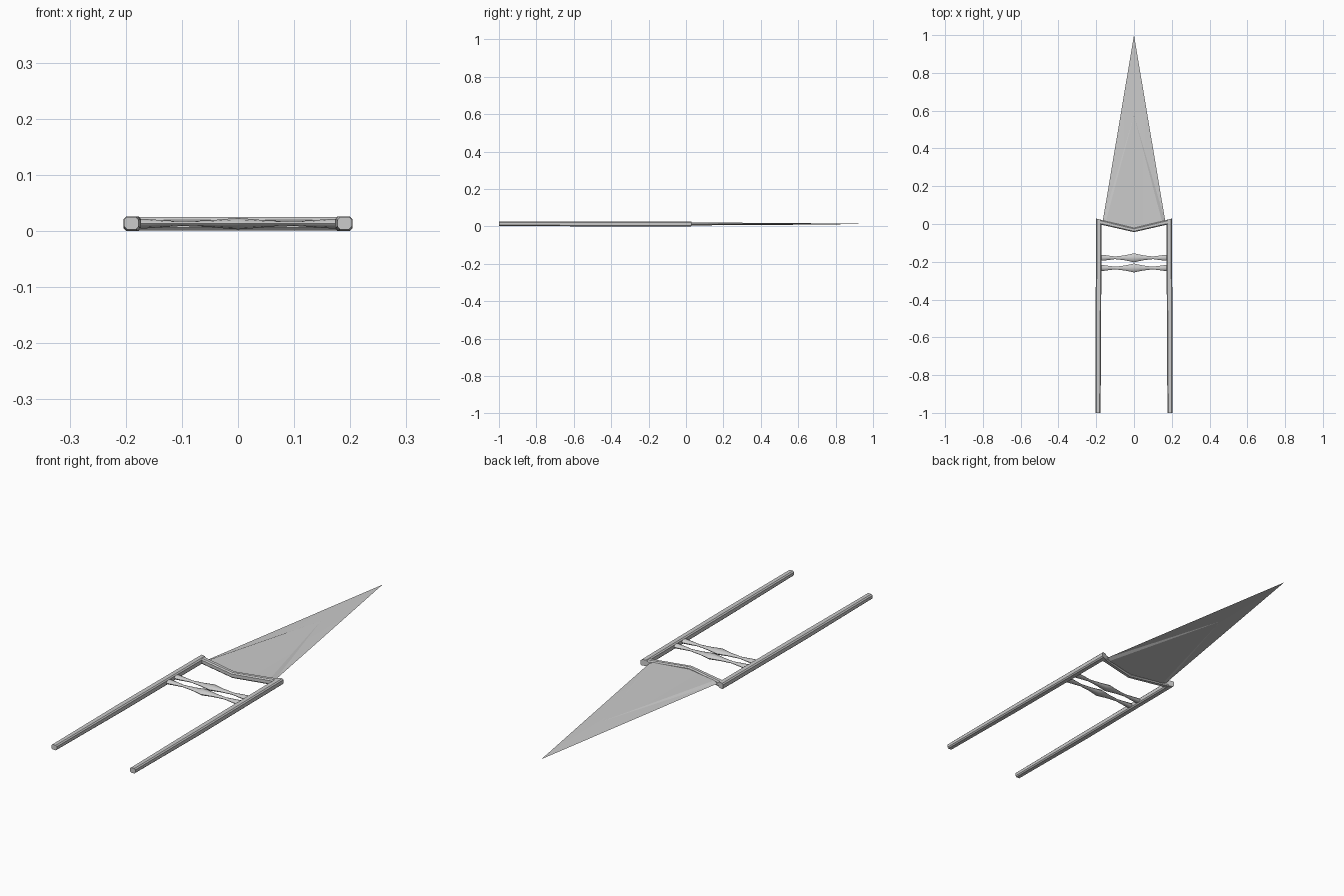
import bpy, bmesh
from math import cos, sin, pi

if "Cube" in bpy.data.objects:
    bpy.data.objects.remove(bpy.data.objects["Cube"])

ZM = 0.013  # mid plane of the whole dagger


def finish(name, bm, angle=30):
    bmesh.ops.remove_doubles(bm, verts=bm.verts, dist=1e-5)
    bmesh.ops.recalc_face_normals(bm, faces=bm.faces)
    me = bpy.data.meshes.new(name)
    bm.to_mesh(me)
    bm.free()
    ob = bpy.data.objects.new(name, me)
    bpy.context.collection.objects.link(ob)
    bpy.ops.object.select_all(action='DESELECT')
    ob.select_set(True)
    bpy.context.view_layer.objects.active = ob
    bpy.ops.object.shade_smooth_by_angle(angle=angle * pi / 180)
    return ob


def loft(name, rings, angle=30):
    bm = bmesh.new()
    rows = [[bm.verts.new(p) for p in r] for r in rings]
    n = len(rows[0])
    for a, b in zip(rows, rows[1:]):
        for i in range(n):
            j = (i + 1) % n
            bm.faces.new((a[i], a[j], b[j], b[i]))
    bm.faces.new(rows[0])
    bm.faces.new(rows[-1][::-1])
    return finish(name, bm, angle)


# Blade: bevelled edges around a shallow hollow-ground triangular panel
bm = bmesh.new()
for s in (1, -1):
    tip = (0, 1, ZM)
    apex = (0, 0.575, ZM + s * 0.0045)
    mid = (0, -0.025, ZM + s * 0.004)
    for m in (1, -1):
        edge = (m * 0.166, 0.012, ZM)
        ridge = (m * 0.150, 0.008, ZM + s * 0.008)
        for f in ((tip, apex, edge), (apex, ridge, edge), (apex, mid, ridge)):
            bm.faces.new([bm.verts.new(p) for p in f])
finish("blade", bm, 20)

# Guard: shallow V between the side bars, with chamfered rims
front = [(-0.19, 0.0255), (0, -0.021), (0.19, 0.0255)]
back = [(-0.19, 0.0), (0, -0.043), (0.19, 0.0)]
rings = []
for (x, y1), (_, y0) in zip(front, back):
    c = 0.005
    rings.append([(x, y0, 0.001 + c), (x, y0 + c, 0.001), (x, y1 - c, 0.001), (x, y1, 0.001 + c),
                  (x, y1, 0.025 - c), (x, y1 - c, 0.025), (x, y0 + c, 0.025), (x, y0, 0.025 - c)])
loft("guard", rings)

# Side bars: long chamfered arms, slightly slimmer at the free end
for m, side in ((1, "right"), (-1, "left")):
    rings = []
    for y, xo, xi, z0, z1, skew in ((-1, 0.203, 0.177, 0.003, 0.025, 0),
                                    (-0.55, 0.204, 0.174, 0.0, 0.026, 0),
                                    (0.022, 0.2, 0.172, 0.0, 0.026, 0.007)):
        c = 0.005
        sec = [(xi, z0 + c), (xi + c, z0), (xo - c, z0), (xo, z0 + c),
               (xo, z1 - c), (xo - c, z1), (xi + c, z1), (xi, z1 - c)]
        rings.append([(m * x, y + skew * (x - xi) / (xo - xi), z) for x, z in sec])
    loft("side_bar_" + side, rings)

# Grips: two turned cross bars, swollen in the middle and at the ends
half = [(0.0, 0.024, 0.010), (0.016, 0.020, 0.009), (0.05, 0.013, 0.006), (0.10, 0.007, 0.004),
        (0.16, 0.015, 0.008), (0.18, 0.016, 0.009)]
profile = [(-x, a, b) for x, a, b in half[:0:-1]] + half
for k, yc in enumerate((-0.179, -0.233)):
    rings = [[(x, yc + a * cos(i * pi / 4), ZM + b * sin(i * pi / 4)) for i in range(8)]
             for x, a, b in profile]
    loft("grip_%d" % (k + 1), rings, 50)
